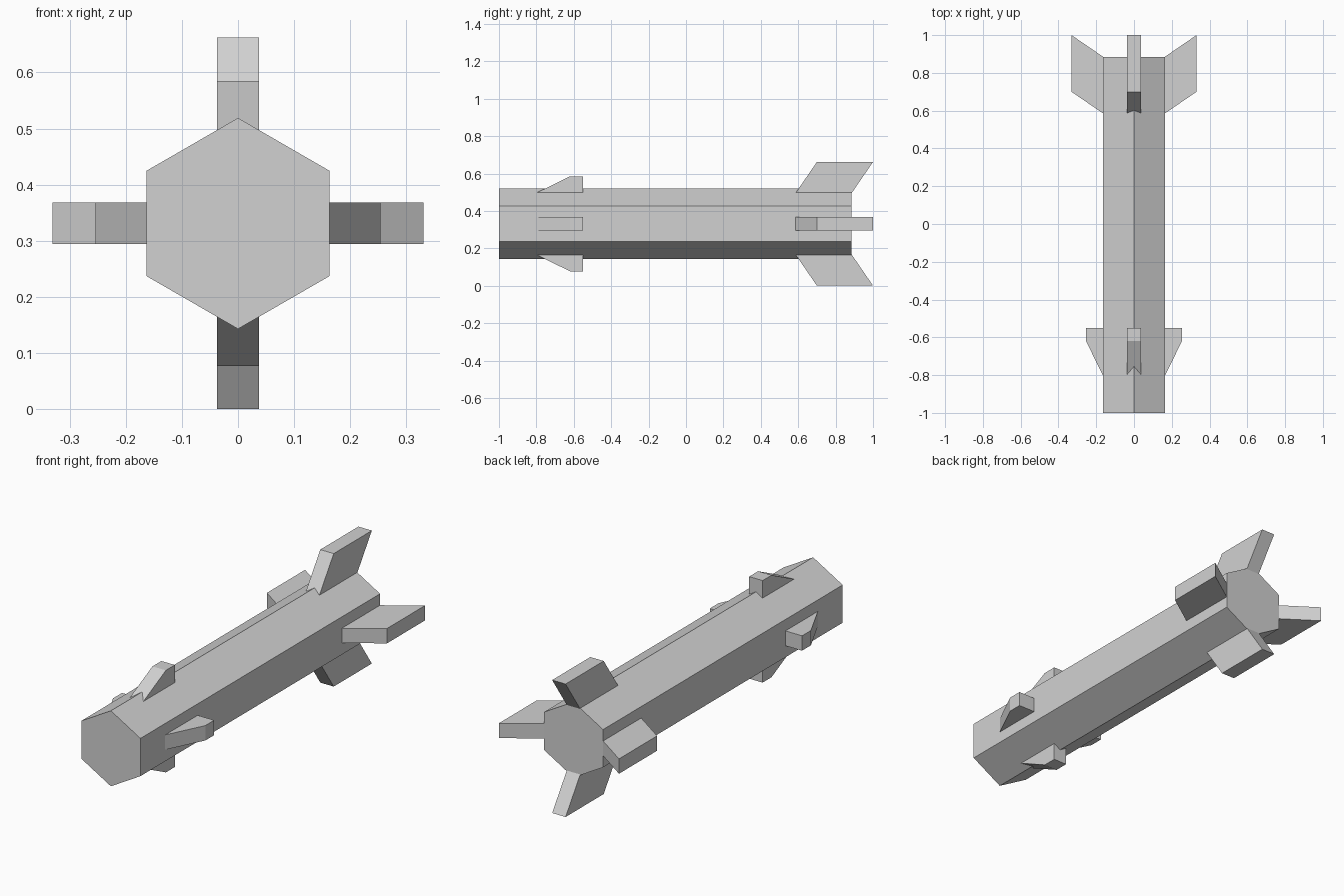
import bpy, bmesh, math
from mathutils import Matrix

if "Cube" in bpy.data.objects:
    bpy.data.objects.remove(bpy.data.objects["Cube"])

CZ = 0.331      # height of the long axis
HALF = 0.037    # half thickness of the fins

grey = bpy.data.materials.new("light_grey")
grey.diffuse_color = (0.64, 0.64, 0.64, 1)
grey.use_nodes = True
grey.node_tree.nodes["Principled BSDF"].inputs["Base Color"].default_value = grey.diffuse_color


def prism(name, points, offset, matrix):
    """Closed prism from an outline, extruded along offset and placed by matrix."""
    bm = bmesh.new()
    face = bm.faces.new([bm.verts.new(p) for p in points])
    out = bmesh.ops.extrude_face_region(bm, geom=[face])
    moved = [v for v in out["geom"] if isinstance(v, bmesh.types.BMVert)]
    bmesh.ops.translate(bm, verts=moved, vec=offset)
    bmesh.ops.recalc_face_normals(bm, faces=bm.faces)
    bm.transform(matrix)
    mesh = bpy.data.meshes.new(name)
    bm.to_mesh(mesh)
    bm.free()
    mesh.materials.append(grey)
    obj = bpy.data.objects.new(name, mesh)
    bpy.context.collection.objects.link(obj)


# Hexagonal body with a ridge at the top and bottom
R = 0.188
hexagon = [(R * math.sin(i * math.pi / 3), -1.0, R * math.cos(i * math.pi / 3))
           for i in range(6)]
prism("body", hexagon, (0, 1.885, 0), Matrix.Translation((0, 0, CZ)))

# Fin outlines as (y, distance from axis), roots sunk slightly into the body
tail = [(0.578, 0.153), (0.70, 0.331), (1.0, 0.331), (0.878, 0.153)]
nose = [(-0.825, 0.153), (-0.62, 0.254), (-0.55, 0.254), (-0.55, 0.153)]

# Four fins of each kind around the axis
for i, side in enumerate(("top", "right", "bottom", "left")):
    place = Matrix.Translation((0, 0, CZ)) @ Matrix.Rotation(i * math.pi / 2, 4, 'Y')
    for kind, outline in (("tail_fin", tail), ("nose_fin", nose)):
        prism(f"{kind}_{side}", [(-HALF, y, r) for y, r in outline],
              (2 * HALF, 0, 0), place)
